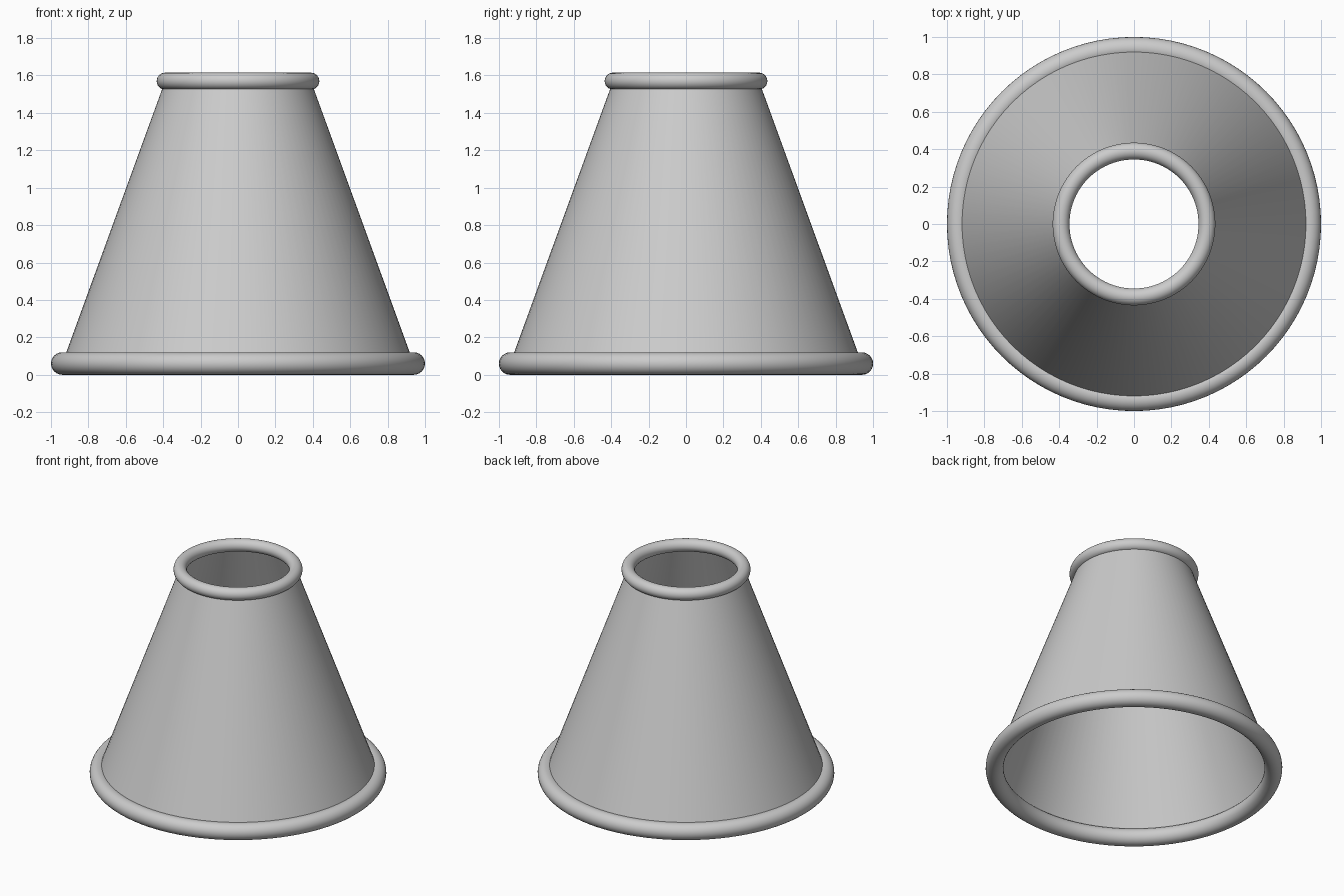
import bpy

cube = bpy.data.objects.get("Cube")
if cube:
    bpy.data.objects.remove(cube, do_unlink=True)

SEGMENTS = 96
BASE_R, BASE_Z, BASE_TUBE = 0.94, 0.06, 0.06
TOP_R, TOP_Z, TOP_TUBE = 0.39, 1.57, 0.045

grey = bpy.data.materials.new("light grey")
grey.use_nodes = True
colour = (0.6, 0.6, 0.6, 1.0)
grey.diffuse_color = colour
grey.node_tree.nodes["Principled BSDF"].inputs["Base Color"].default_value = colour


def finish(name):
    obj = bpy.context.object
    obj.name = name
    obj.data.materials.append(grey)
    bpy.ops.object.shade_smooth()


def ring(name, radius, tube, z):
    bpy.ops.mesh.primitive_torus_add(
        major_segments=SEGMENTS, minor_segments=24,
        major_radius=radius, minor_radius=tube, location=(0, 0, z))
    finish(name)


# Open tapered wall, running between the centres of the two rims
bpy.ops.mesh.primitive_cone_add(
    vertices=SEGMENTS, radius1=BASE_R, radius2=TOP_R, depth=TOP_Z - BASE_Z,
    end_fill_type='NOTHING', location=(0, 0, (TOP_Z + BASE_Z) / 2))
finish("tapered_wall")

# Rolled rims
ring("base_rim", BASE_R, BASE_TUBE, BASE_Z)
ring("top_rim", TOP_R, TOP_TUBE, TOP_Z)
